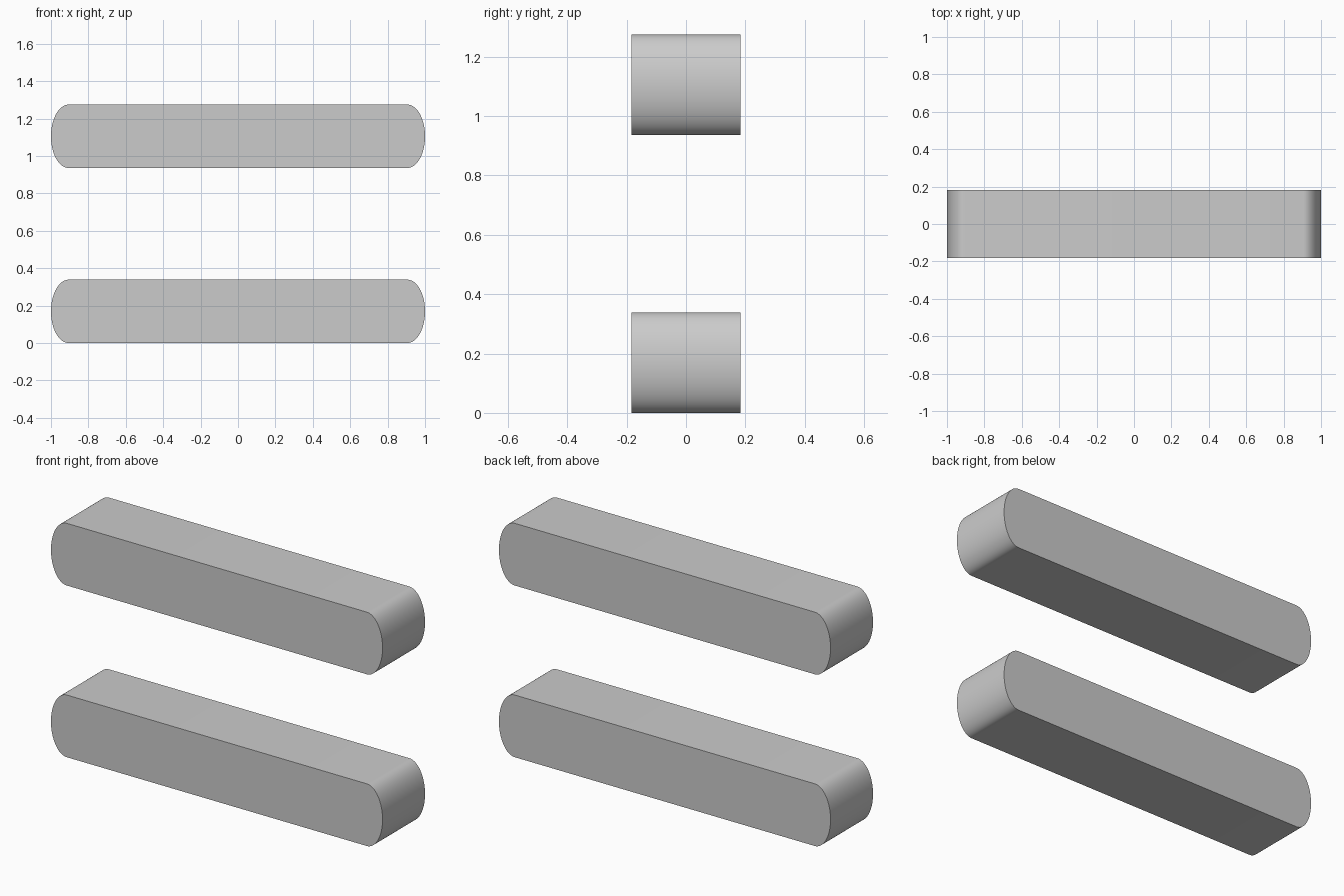
import bpy, bmesh
from math import sin, cos, pi

if "Cube" in bpy.data.objects:
    bpy.data.objects.remove(bpy.data.objects["Cube"])

HALF_LEN, HALF_DEPTH, HEIGHT = 1.0, 0.183, 0.339
END_R = 0.095      # horizontal radius of the rounded ends
STEPS = 32


def bar_profile():
    """Rectangle outline with half-elliptical ends, in x and z."""
    pts = []
    for side, start in ((1, -pi / 2), (-1, pi / 2)):
        for i in range(STEPS + 1):
            a = start + pi * i / STEPS
            pts.append((side * (HALF_LEN - END_R) + END_R * cos(a),
                        HEIGHT / 2 + HEIGHT / 2 * sin(a)))
    return pts


def make_bar(name, z):
    bm = bmesh.new()
    face = bm.faces.new([bm.verts.new((x, -HALF_DEPTH, h)) for x, h in bar_profile()])
    out = bmesh.ops.extrude_face_region(bm, geom=[face], use_keep_orig=True)
    moved = [v for v in out["geom"] if isinstance(v, bmesh.types.BMVert)]
    bmesh.ops.translate(bm, verts=moved, vec=(0, 2 * HALF_DEPTH, 0))
    bmesh.ops.recalc_face_normals(bm, faces=bm.faces[:])
    mesh = bpy.data.meshes.new(name)
    bm.to_mesh(mesh)
    bm.free()
    obj = bpy.data.objects.new(name, mesh)
    obj.location.z = z
    bpy.context.collection.objects.link(obj)
    bpy.ops.object.select_all(action='DESELECT')
    obj.select_set(True)
    bpy.context.view_layer.objects.active = obj
    bpy.ops.object.shade_smooth_by_angle(angle=pi / 6)


# Two identical horizontal bars, one above the other
make_bar("lower_bar", 0.0)
make_bar("upper_bar", 0.936)
